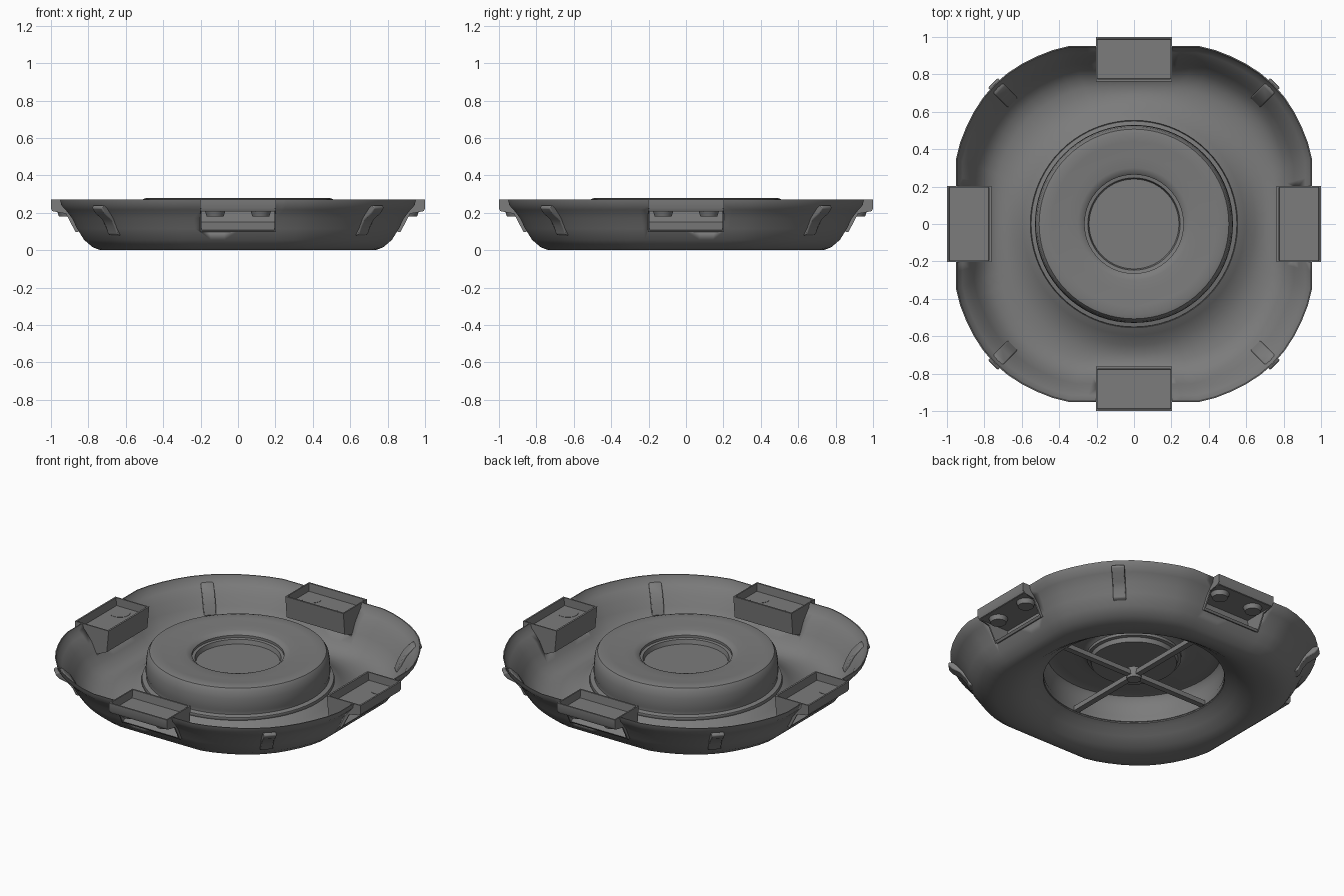
import bpy, bmesh, math
from mathutils import Matrix

if "Cube" in bpy.data.objects:
    bpy.data.objects.remove(bpy.data.objects["Cube"])

SEG = 72
dark = bpy.data.materials.new("dark_grey")
dark.diffuse_color = (0.2, 0.2, 0.2, 1)
dark.use_nodes = True
dark.node_tree.nodes["Principled BSDF"].inputs["Base Color"].default_value = dark.diffuse_color


def finish(bm, name, angle=35):
    bmesh.ops.recalc_face_normals(bm, faces=bm.faces[:])
    me = bpy.data.meshes.new(name)
    bm.to_mesh(me)
    bm.free()
    me.materials.append(dark)
    ob = bpy.data.objects.new(name, me)
    bpy.context.collection.objects.link(ob)
    bpy.ops.object.select_all(action='DESELECT')
    ob.select_set(True)
    bpy.context.view_layer.objects.active = ob
    bpy.ops.object.shade_smooth_by_angle(angle=math.radians(angle))
    return ob


def squash(r, a):
    """Blend rings from round inside to a rounded square outside."""
    t = min(max((r - 0.6) / 0.25, 0), 1)
    w = t * t * (3 - 2 * t)
    c = max(abs(math.cos(a)), abs(math.sin(a)))      # 1 on the sides, 0.71 at corners
    d = min(max((0.94 - c) / (0.94 - math.sqrt(0.5)), 0), 1)
    s = min(0.935 / c, 1 + 0.037 * math.sin(d * math.pi / 2))
    return r * (1 - w + w * s)


def lathe(bm, profile, shape=lambda r, a: r, closed=False):
    rings = []
    for r, z in profile:
        ring = []
        for i in range(SEG):
            a = 2 * math.pi * i / SEG
            q = shape(r, a)
            ring.append(bm.verts.new((q * math.cos(a), q * math.sin(a), z)))
        rings.append(ring)
    pairs = list(zip(rings, rings[1:]))
    if closed:
        pairs.append((rings[-1], rings[0]))
    for lo, hi in pairs:
        for i in range(SEG):
            j = (i + 1) % SEG
            bm.faces.new((lo[i], lo[j], hi[j], hi[i]))
    return rings


def prism(bm, pts, x0, x1):
    """Extrude a (y, z) outline along x."""
    a = [bm.verts.new((x0, y, z)) for y, z in pts]
    b = [bm.verts.new((x1, y, z)) for y, z in pts]
    bm.faces.new(a)
    bm.faces.new(b[::-1])
    for i in range(len(pts)):
        j = (i + 1) % len(pts)
        bm.faces.new((a[i], b[i], b[j], a[j]))


def rect(y0, y1, z0, z1):
    return [(y0, z0), (y1, z0), (y1, z1), (y0, z1)]


# Dish: thin trough, round inside and squared outside
outer = [(0.52, 0.1), (0.55, 0.086), (0.59, 0.055), (0.65, 0.018), (0.71, 0.002),
         (0.775, 0), (0.83, 0.016), (0.88, 0.055), (0.92, 0.115), (0.948, 0.17),
         (0.985, 0.215), (1.01, 0.24), (1.018, 0.272)]
inner = [(1.012, 0.272), (1.003, 0.244), (0.98, 0.22), (0.942, 0.174), (0.914, 0.119),
         (0.875, 0.06), (0.828, 0.023), (0.775, 0.007), (0.711, 0.009), (0.653, 0.025),
         (0.594, 0.061), (0.553, 0.093), (0.52, 0.107)]
bm = bmesh.new()
lathe(bm, outer + inner, squash, closed=True)
dish = finish(bm, "dish")

# Notches in the dish for the four mounting pockets
bm = bmesh.new()
for k in range(4):
    part = bmesh.new()
    prism(part, rect(0.775, 1.2, 0.1, 0.4), -0.203, 0.203)
    part.transform(Matrix.Rotation(k * math.pi / 2, 4, 'Z'))
    tmp = bpy.data.meshes.new("notch_part")
    part.to_mesh(tmp)
    part.free()
    bm.from_mesh(tmp)
    bpy.data.meshes.remove(tmp)
cutter = finish(bm, "notch_cutter")
cutter.hide_render = True
cutter.hide_set(True)
mod = dish.modifiers.new("notches", 'BOOLEAN')
mod.operation = 'DIFFERENCE'
mod.solver = 'EXACT'
mod.object = cutter

# Mounting pockets: recessed plate with lip, sloped floor below, bolts
for k in range(4):
    bm = bmesh.new()
    prism(bm, rect(0.775, 0.99, 0.207, 0.222), -0.195, 0.195)
    prism(bm, [(0.985, 0.207), (0.993, 0.21), (1.0, 0.225), (1.0, 0.272), (0.99, 0.272)], -0.2, 0.2)
    prism(bm, [(0.763, 0.272), (0.774, 0.272), (0.786, 0.15), (0.776, 0.135)], -0.2, 0.2)
    prism(bm, [(0.776, 0.135), (0.786, 0.15), (0.872, 0.108), (0.862, 0.096)], -0.2, 0.2)
    side = [(0.763, 0.272), (1.0, 0.272), (1.0, 0.222), (0.985, 0.207), (0.92, 0.195),
            (0.868, 0.096), (0.776, 0.137)]
    for x in (-0.203, 0.195):
        prism(bm, side, x, x + 0.008)
    for x in (-0.122, 0.122):
        bmesh.ops.create_cone(bm, cap_ends=True, segments=24, radius1=0.045, radius2=0.06,
                              depth=0.044, matrix=Matrix.Translation((x, 0.912, 0.202)))
    bm.transform(Matrix.Rotation(k * math.pi / 2, 4, 'Z'))
    finish(bm, "mounting_pocket", 30)

# Centre drum with a sunken cup
drum_profile = [(0.555, 0.09), (0.55, 0.108), (0.525, 0.115), (0.525, 0.135), (0.53, 0.15),
                (0.527, 0.215), (0.52, 0.255), (0.507, 0.274), (0.485, 0.28), (0.44, 0.277),
                (0.36, 0.27), (0.3, 0.268), (0.278, 0.262), (0.264, 0.25), (0.264, 0.235),
                (0.247, 0.232), (0.24, 0.205)]
bm = bmesh.new()
rings = lathe(bm, drum_profile)
bm.faces.new(rings[-1])
drum = finish(bm, "centre_drum")
sol = drum.modifiers.new("wall", 'SOLIDIFY')
sol.thickness = 0.008
sol.offset = -1

# Cross braces and hub under the drum
bm = bmesh.new()
for k in range(2):
    bmesh.ops.create_cube(bm, size=1, matrix=Matrix.Rotation(k * math.pi / 2, 4, 'Z')
                          @ Matrix.Translation((0, 0, 0.12))
                          @ Matrix.Diagonal((1.03, 0.036, 0.03, 1)))
bmesh.ops.create_cone(bm, cap_ends=True, segments=16, radius1=0.04, radius2=0.05, depth=0.06,
                      matrix=Matrix.Translation((0, 0, 0.12)))
finish(bm, "cross_brace")

# Corner clips: bent straps hugging the outside of the wall
strap = [(0.915, 0.075), (0.948, 0.085), (0.968, 0.13), (0.995, 0.165), (1.045, 0.197),
         (1.068, 0.225), (1.06, 0.24), (1.015, 0.232), (0.97, 0.19), (0.94, 0.14)]
for k in range(4):
    bm = bmesh.new()
    prism(bm, strap, -0.037, 0.037)
    bmesh.ops.recalc_face_normals(bm, faces=bm.faces[:])
    bm.transform(Matrix.Rotation(math.pi / 4 + k * math.pi / 2, 4, 'Z'))
    clip = finish(bm, "corner_clip", 45)
    bev = clip.modifiers.new("soft_edges", 'BEVEL')
    bev.width = 0.006
    bev.segments = 2
